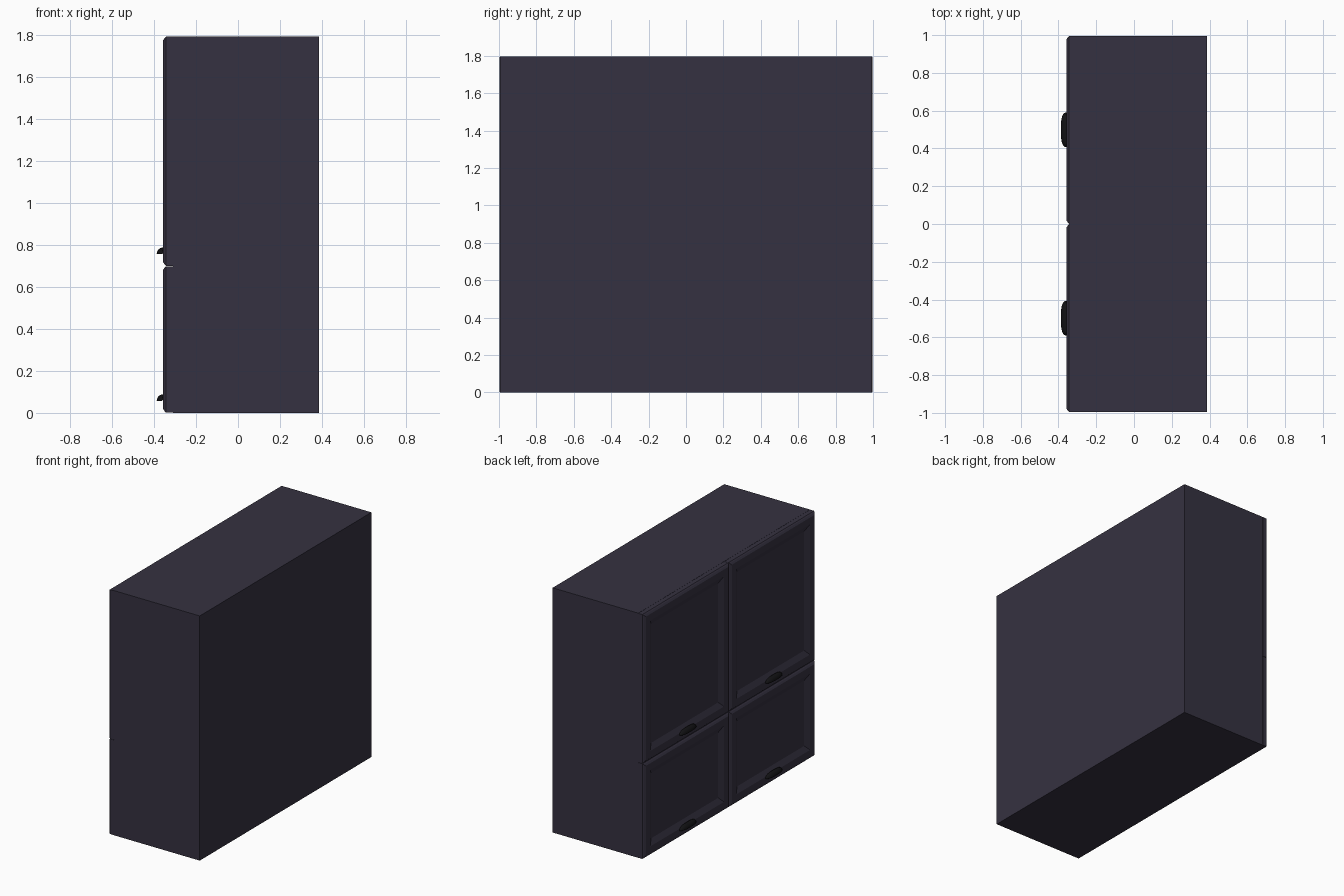
import bpy, bmesh, math

if "Cube" in bpy.data.objects:
    bpy.data.objects.remove(bpy.data.objects["Cube"])

H, SPLIT = 1.795, 0.70
BACK, DOOR_BACK, FRONT = 0.386, -0.31, -0.358


def material(name, color):
    m = bpy.data.materials.new(name)
    m.diffuse_color = (*color, 1)
    m.use_nodes = True
    m.node_tree.nodes["Principled BSDF"].inputs["Base Color"].default_value = m.diffuse_color
    return m


paint = material("dark_paint", (0.036, 0.031, 0.052))
metal = material("black_metal", (0.006, 0.006, 0.007))


def finish(bm, name, mat):
    bmesh.ops.recalc_face_normals(bm, faces=bm.faces)
    me = bpy.data.meshes.new(name)
    bm.to_mesh(me)
    bm.free()
    me.materials.append(mat)
    ob = bpy.data.objects.new(name, me)
    bpy.context.collection.objects.link(ob)
    return ob


def carcass():
    bm = bmesh.new()
    bmesh.ops.create_cube(bm, size=1)
    for v in bm.verts:
        v.co.x = BACK if v.co.x > 0 else DOOR_BACK
        v.co.y *= 1.99
        v.co.z = (v.co.z + 0.5) * H
    finish(bm, "cabinet_body", paint)


# Panelled door: nested rectangles of (inset, x)
def door(name, y0, y1, z0, z1):
    rings = [(0.001, DOOR_BACK), (0.001, -0.343), (0.008, -0.35), (0.02, FRONT),
             (0.07, FRONT), (0.11, -0.338)]
    bm = bmesh.new()
    loops = []
    for i, x in rings:
        loops.append([bm.verts.new((x, y, z)) for y, z in
                      ((y0 + i, z0 + i), (y1 - i, z0 + i), (y1 - i, z1 - i), (y0 + i, z1 - i))])
    for a, b in zip(loops, loops[1:]):
        for k in range(4):
            bm.faces.new((a[k], a[(k + 1) % 4], b[(k + 1) % 4], b[k]))
    bm.faces.new(loops[0])
    bm.faces.new(loops[-1])
    finish(bm, name, paint)


# Cup pull: quarter-round hood with rounded ends, open underneath
def cup_pull(name, yc, z):
    bm = bmesh.new()
    rows = []
    n, m = 24, 8
    for i in range(n + 1):
        u = -math.cos(math.pi * i / n) * 0.998
        f = (1 - abs(u) ** 2.6) ** (1 / 2.6)
        rows.append([bm.verts.new((FRONT - 0.028 * f * math.cos(t), yc + 0.09 * u,
                                   z + 0.03 * f * math.sin(t)))
                     for t in (math.pi / 2 * j / m for j in range(m + 1))])
    for a, b in zip(rows, rows[1:]):
        for j in range(m):
            bm.faces.new((a[j], b[j], b[j + 1], a[j + 1]))
    ob = finish(bm, name, metal)
    s = ob.modifiers.new("thickness", 'SOLIDIFY')
    s.thickness = 0.003
    s.offset = 0
    bpy.context.view_layer.objects.active = ob
    ob.select_set(True)
    bpy.ops.object.shade_smooth_by_angle(angle=math.radians(40))
    ob.select_set(False)


carcass()
for side, y0, y1 in (("left", 0, 0.997), ("right", -0.997, 0)):
    for level, z0, z1 in (("lower", 0, SPLIT), ("upper", SPLIT, H)):
        door(f"{level}_{side}_door", y0, y1, z0, z1)
        cup_pull(f"{level}_{side}_handle", (y0 + y1) / 2, z0 + 0.057)
